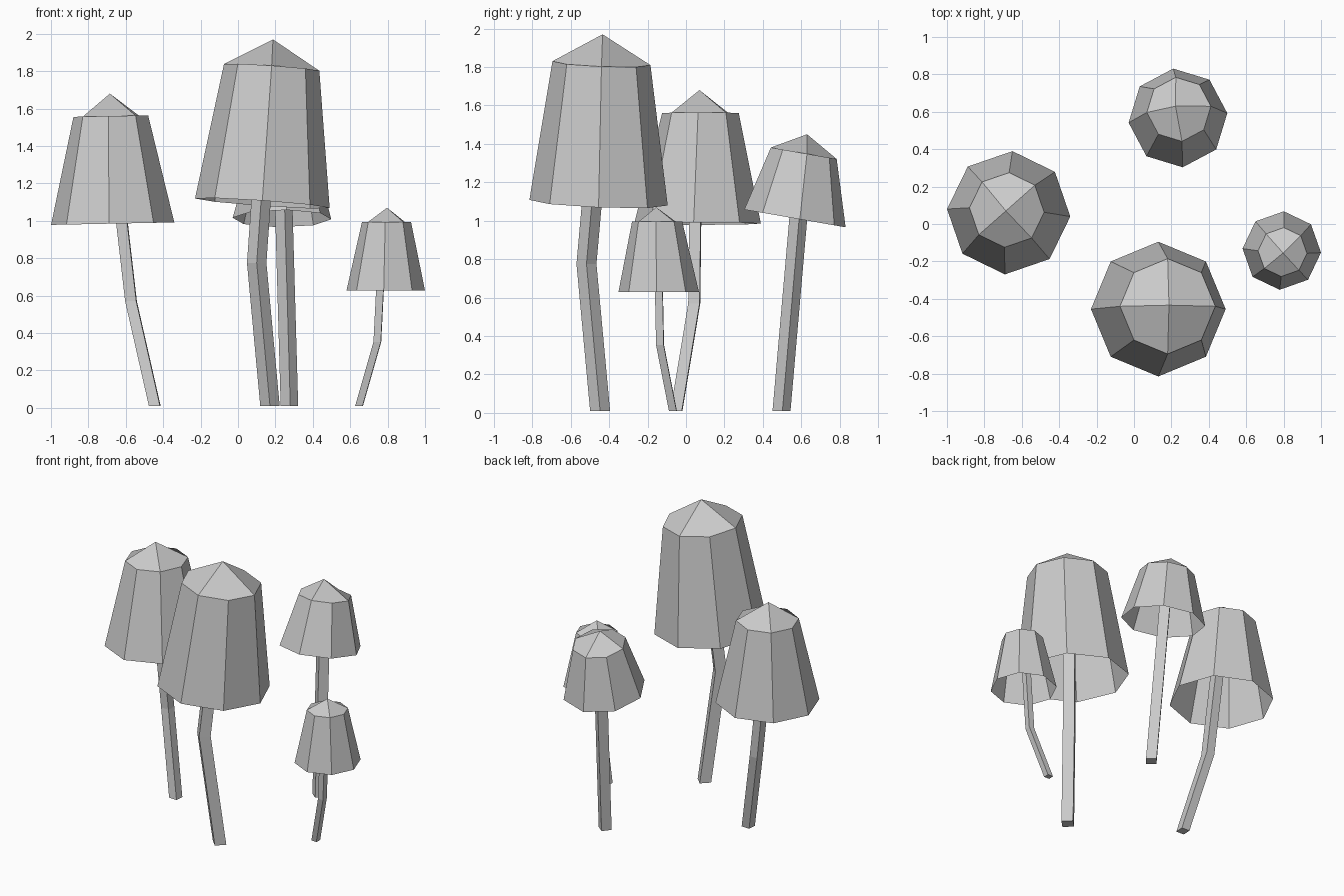
import bpy, bmesh
from math import cos, sin, radians
from mathutils import Vector

cube = bpy.data.objects.get("Cube")
if cube:
    bpy.data.objects.remove(cube, do_unlink=True)

grey = bpy.data.materials.new("plain_grey")
grey.use_nodes = True
colour = (0.6, 0.6, 0.6, 1)
grey.diffuse_color = colour
grey.node_tree.nodes["Principled BSDF"].inputs["Base Color"].default_value = colour


def ring(bm, centre, radius, sides, turn, tilt=(0, 0)):
    """Ring of vertices; tilt is the height change per unit of x and y."""
    verts = []
    for i in range(sides):
        a = radians(turn + 360 * i / sides)
        x, y = radius * cos(a), radius * sin(a)
        offset = Vector((x, y, x * tilt[0] + y * tilt[1]))
        verts.append(bm.verts.new(Vector(centre) + offset))
    return verts


def bridge(bm, low, high):
    n = len(low)
    for i in range(n):
        j = (i + 1) % n
        bm.faces.new((low[i], low[j], high[j], high[i]))


def finish(bm, name):
    mesh = bpy.data.meshes.new(name)
    bm.to_mesh(mesh)
    bm.free()
    mesh.materials.append(grey)
    bpy.context.collection.objects.link(bpy.data.objects.new(name, mesh))


def cap(name, rim, shoulder, apex, turn, tilt):
    """Open eight-sided bell, closed on top by four quads."""
    bm = bmesh.new()
    low = ring(bm, rim[:3], rim[3], 8, turn, tilt)
    high = ring(bm, shoulder[:3], shoulder[3], 8, turn, tilt)
    bridge(bm, low, high)
    tip = bm.verts.new(apex)
    for i in range(0, 8, 2):
        bm.faces.new((high[i], high[i + 1], high[(i + 2) % 8], tip))
    finish(bm, name)


def stem(name, path, radius, turn):
    """Bent square stalk."""
    bm = bmesh.new()
    rings = [ring(bm, p, radius, 4, turn) for p in path]
    for low, high in zip(rings, rings[1:]):
        bridge(bm, low, high)
    bm.faces.new(rings[0][::-1])
    bm.faces.new(rings[-1])
    finish(bm, name)


# Caps: rim and shoulder as centre plus radius, then the tip
cap("right_cap", (-0.67, 0.06, 0.985, 0.33), (-0.68, 0.075, 1.56, 0.2),
    (-0.685, 0.07, 1.68), 41.5, (0.02, 0))
cap("front_cap", (0.13, -0.455, 1.094, 0.36), (0.18, -0.44, 1.82, 0.255),
    (0.187, -0.434, 1.97), 0, (-0.07, -0.04))
cap("back_cap", (0.235, 0.567, 1.012, 0.265), (0.24, 0.613, 1.351, 0.172),
    (0.222, 0.63, 1.45), 5.5, (0, -0.175))
cap("left_cap", (0.79, -0.142, 0.628, 0.21), (0.794, -0.15, 0.995, 0.131),
    (0.797, -0.155, 1.07), 42, (0, 0))

# Stems: run from the ground up into the caps
stem("right_stem", [(-0.445, -0.05, 0.01), (-0.572, 0.043, 0.57),
                    (-0.685, 0.055, 1.55)], 0.042, 41.5)
stem("front_stem", [(0.171, -0.447, 0.01), (0.1, -0.518, 0.775),
                    (0.172, -0.427, 1.8)], 0.052, 0)
stem("back_stem", [(0.275, 0.497, 0.01), (0.237, 0.613, 1.34)], 0.047, 5.5)
stem("left_stem", [(0.647, -0.068, 0.01), (0.745, -0.135, 0.353),
                   (0.777, -0.148, 0.985)], 0.028, 42)
